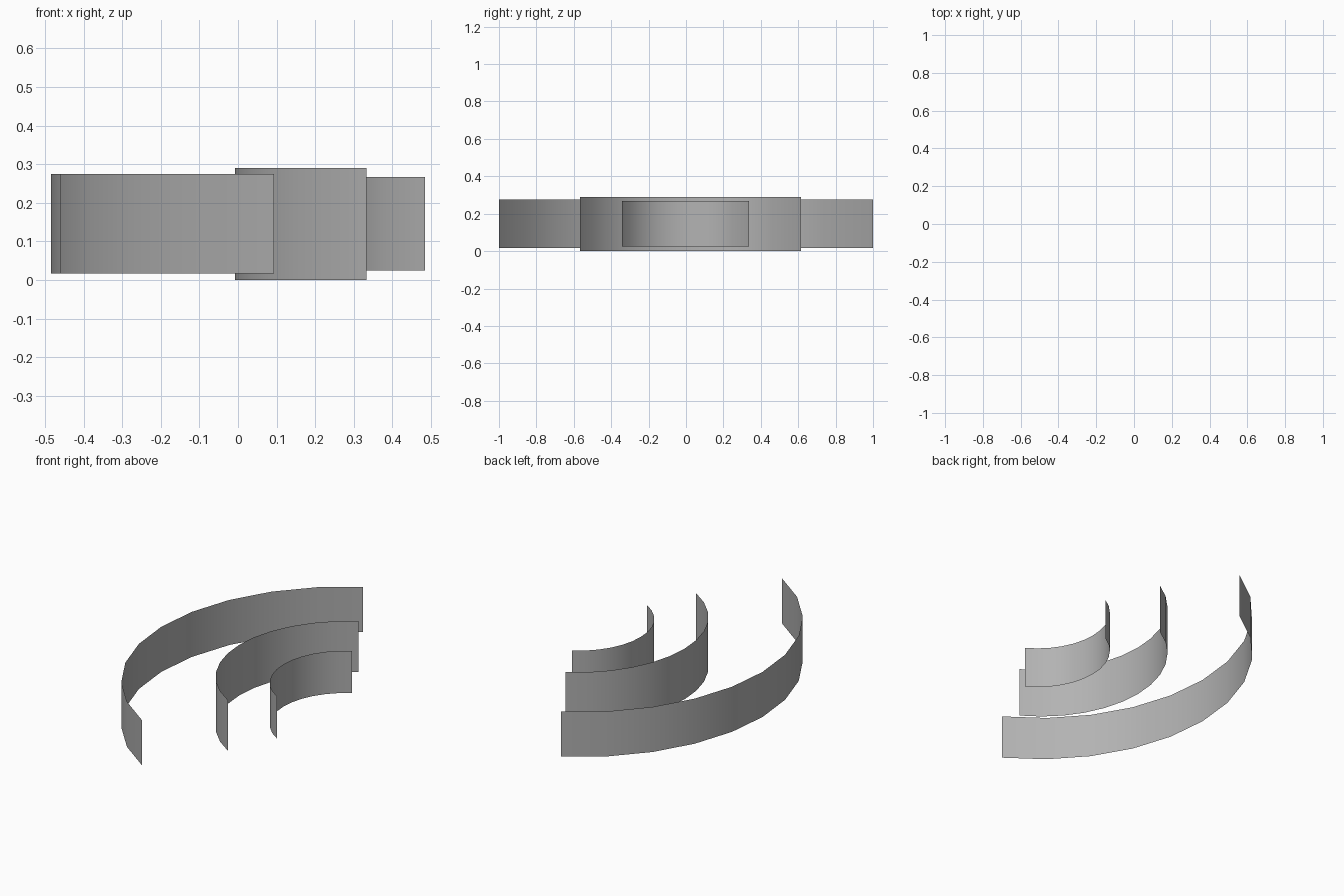
import bpy, bmesh, math

if "Cube" in bpy.data.objects:
    bpy.data.objects.remove(bpy.data.objects["Cube"])

# Mid-grey finish shared by all arcs
grey = bpy.data.materials.new("mid_grey")
grey.diffuse_color = (0.45, 0.45, 0.45, 1)
grey.use_nodes = True
grey.node_tree.nodes["Principled BSDF"].inputs["Base Color"].default_value = grey.diffuse_color


def arc_band(name, cx, cy, radius, z0, z1, segments, half_angle=60):
    """Thin upright sheet following an arc that bulges towards -x."""
    bm = bmesh.new()
    columns = []
    for i in range(segments + 1):
        a = math.radians(180 - half_angle + 2 * half_angle * i / segments)
        x, y = cx + radius * math.cos(a), cy + radius * math.sin(a)
        columns.append((bm.verts.new((x, y, z0)), bm.verts.new((x, y, z1))))
    for (b0, t0), (b1, t1) in zip(columns, columns[1:]):
        bm.faces.new((b0, b1, t1, t0))
    mesh = bpy.data.meshes.new(name)
    bm.to_mesh(mesh)
    bm.free()
    mesh.materials.append(grey)
    # Smooth curved surface
    for p in mesh.polygons:
        p.use_smooth = True
    obj = bpy.data.objects.new(name, mesh)
    bpy.context.collection.objects.link(obj)
    return obj


# Three nested open arcs, each a single-sheet band
arc_band("outer_arc", 0.670, 0.0, 1.1547, 0.017, 0.275, 10)
arc_band("middle_arc", 0.675, 0.024, 0.683, 0.0, 0.29, 12)
arc_band("inner_arc", 0.681, -0.002, 0.392, 0.025, 0.267, 12)
